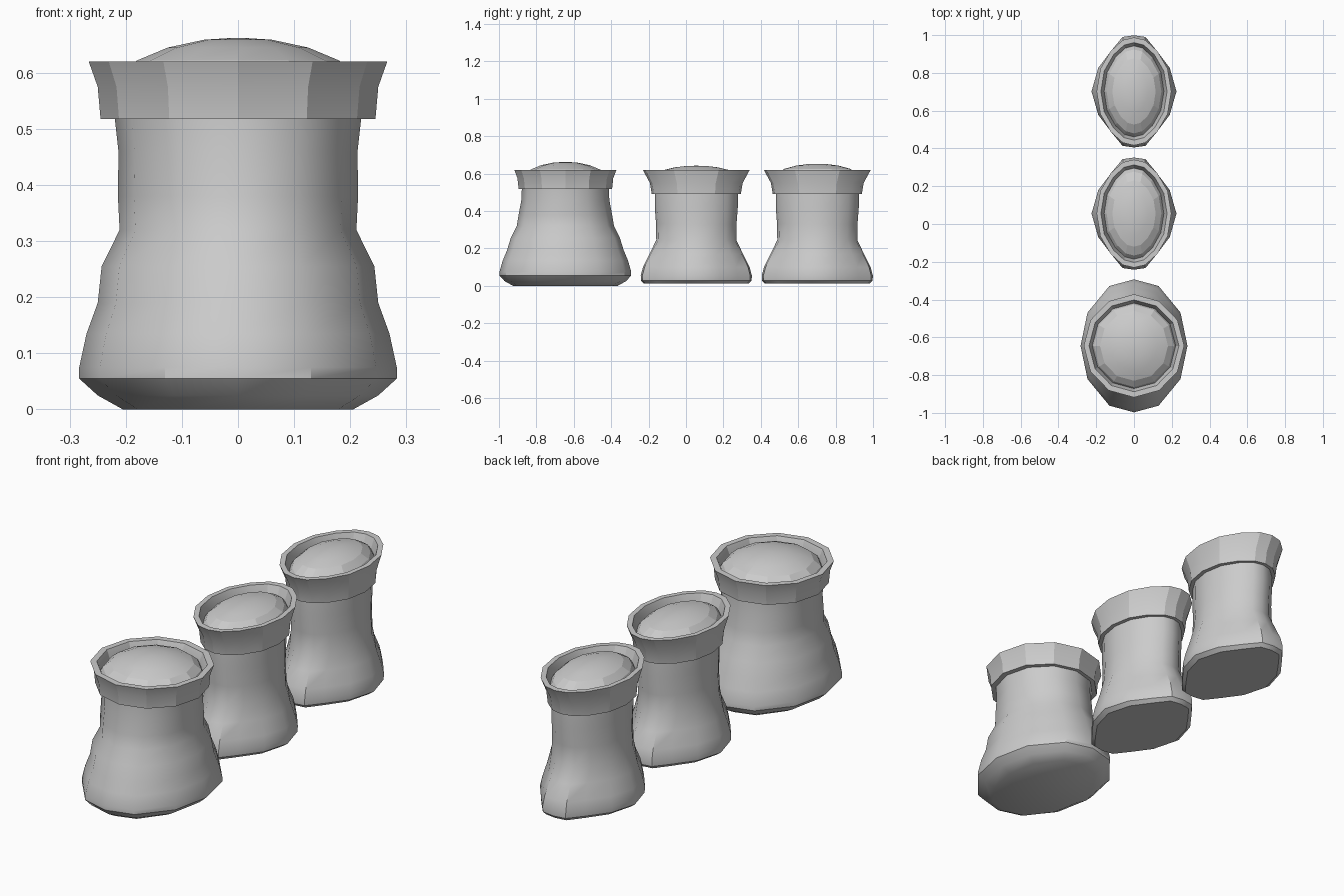
import bpy, bmesh
from math import radians

if "Cube" in bpy.data.objects:
    bpy.data.objects.remove(bpy.data.objects["Cube"])

def ring(quarter, sx, sy):
    # mirror a quarter outline (unit size, +x to +y) into a closed loop
    q = quarter
    pts = q + [(-x, y) for x, y in q[-2::-1]]
    pts += [(x, -y) for x, y in pts[-2:0:-1]]
    return [(x * sx, y * sy) for x, y in pts]

def loft(name, cy, sections, angle, cap_start=False, cap_end=False, closed=False):
    # sections: (quarter outline, half width x, half depth y, z)
    bm = bmesh.new()
    rings = [[bm.verts.new((x, y, z)) for x, y in ring(q, sx, sy)]
             for q, sx, sy, z in sections]
    pairs = list(zip(rings, rings[1:]))
    if closed:
        pairs.append((rings[-1], rings[0]))
    n = len(rings[0])
    for a, b in pairs:
        for i in range(n):
            j = (i + 1) % n
            bm.faces.new((a[i], a[j], b[j], b[i]))
    if cap_start:
        bm.faces.new(rings[0][::-1])
    if cap_end:
        bm.faces.new(rings[-1])
    bmesh.ops.recalc_face_normals(bm, faces=bm.faces)
    me = bpy.data.meshes.new(name)
    bm.to_mesh(me)
    bm.free()
    ob = bpy.data.objects.new(name, me)
    ob.location = (0, cy, 0)
    bpy.context.collection.objects.link(ob)
    bpy.ops.object.select_all(action='DESELECT')
    ob.select_set(True)
    bpy.context.view_layer.objects.active = ob
    bpy.ops.object.shade_smooth_by_angle(angle=radians(angle))
    return ob

ROUND = [(1, 0), (.866, .5), (.5, .866), (0, 1)]
FULL = [(1, 0), (.87, .5), (.46, .9), (0, 1)]
OVAL = [(1, 0), (.9, .42), (.62, .75), (.3, .95), (0, 1)]
PINCHED = [(1, 0), (.84, .42), (.52, .74), (.27, .97), (0, 1)]

def sack(name, cy, body, rim, dome, q):
    loft(name + "_body", cy, body, 35, cap_start=True)
    loft(name + "_rolled_rim", cy, [(q, *s) for s in rim], 20, closed=True)
    loft(name + "_filling", cy, [(q, *s) for s in dome], 12, cap_end=True)

# large round sack
sack("large_sack", -0.645,
     [(FULL, .205, .28, 0), (FULL, .25, .325, .025), (FULL, .283, .352, .055),
      (FULL, .283, .352, .075), (FULL, .27, .335, .135), (FULL, .25, .312, .19),
      (FULL, .243, .292, .255), (ROUND, .211, .26, .32), (ROUND, .214, .25, .38),
      (ROUND, .213, .235, .46), (ROUND, .222, .232, .54)],
     [(.215, .222, .518), (.245, .25, .518), (.25, .256, .575), (.266, .273, .62),
      (.238, .243, .62), (.218, .223, .57)],
     [(.222, .228, .575), (.212, .218, .595), (.18, .185, .622), (.125, .13, .645),
      (.06, .063, .659), (.012, .012, .662)], ROUND)

# two narrow sacks
for name, cy, top in (("middle_sack", .055, .642), ("rear_sack", .702, .652)):
    h = top - .57
    sack(name, cy,
         [(PINCHED, .2, .28, .012), (PINCHED, .222, .296, .028),
          (PINCHED, .225, .297, .055), (PINCHED, .215, .285, .1),
          (PINCHED, .195, .25, .17), (OVAL, .168, .214, .245),
          (OVAL, .16, .215, .33), (OVAL, .16, .222, .42), (OVAL, .158, .222, .52)],
         [(.155, .215, .49), (.178, .238, .49), (.182, .248, .55), (.198, .286, .62),
          (.175, .258, .62), (.155, .238, .565)],
         [(.16, .243, .57), (.145, .222, .57 + h * .35), (.115, .175, .57 + h * .68),
          (.075, .115, .57 + h * .88), (.035, .055, .57 + h * .98), (.006, .01, top)], OVAL)
